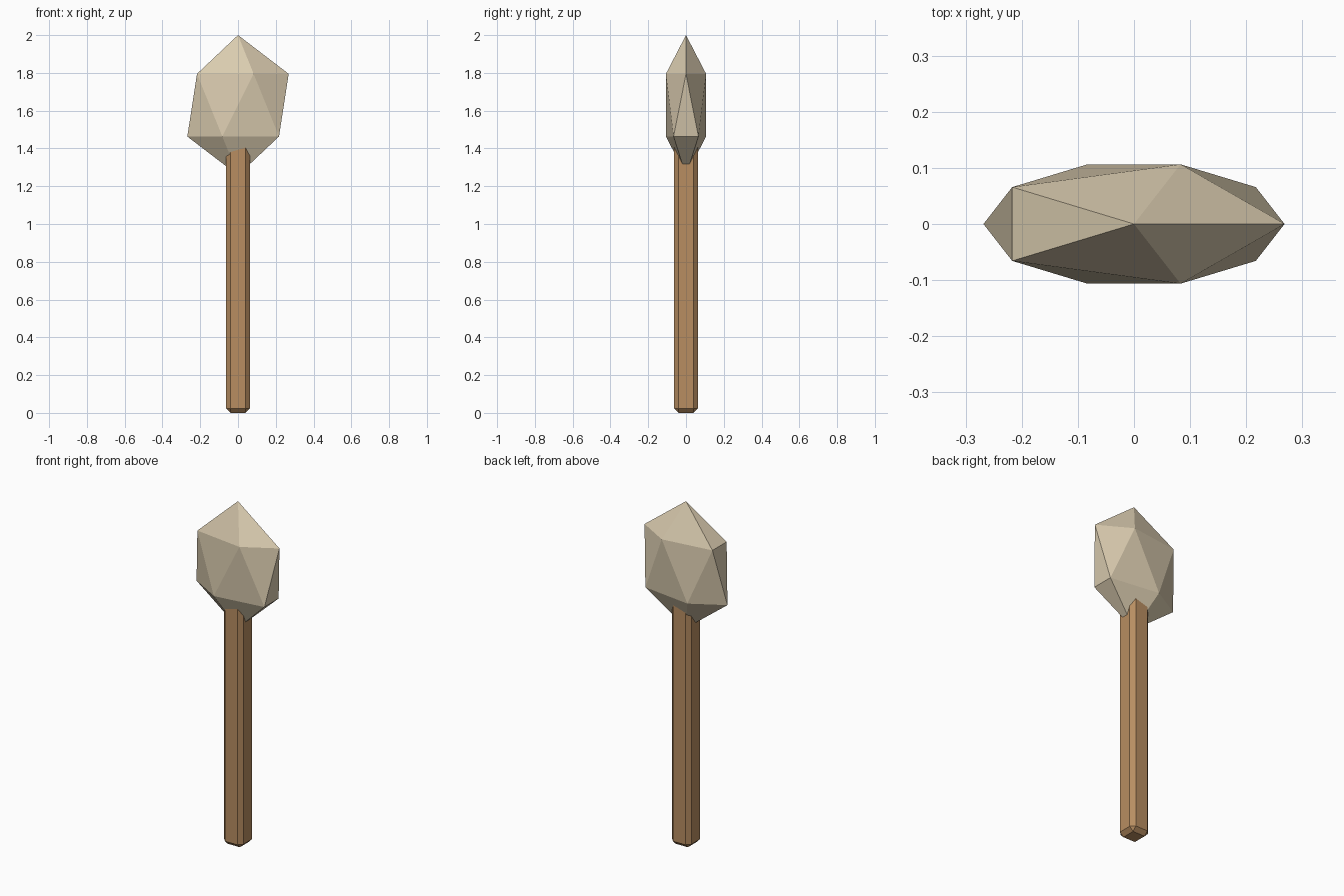
import bpy

# Remove the default cube only
cube = bpy.data.objects.get("Cube")
if cube:
    bpy.data.objects.remove(cube, do_unlink=True)


def flat_material(name, colour):
    mat = bpy.data.materials.new(name)
    mat.use_nodes = True
    mat.diffuse_color = (*colour, 1)
    bsdf = next(n for n in mat.node_tree.nodes if n.type == 'BSDF_PRINCIPLED')
    bsdf.inputs["Base Color"].default_value = (*colour, 1)
    bsdf.inputs["Roughness"].default_value = 0.8
    return mat


def finish(name, scale, material):
    obj = bpy.context.object
    obj.name = obj.data.name = name
    obj.scale = scale
    bpy.ops.object.transform_apply(location=False, rotation=False, scale=True)
    obj.data.materials.append(material)
    return obj


wood = flat_material("brown wood", (0.48, 0.27, 0.12))
bone = flat_material("pale tan", (0.70, 0.60, 0.43))

# Square handle with chamfered edges, its top sunk into the head
HANDLE_TOP = 1.45
bpy.ops.mesh.primitive_cube_add(size=1, location=(0, 0, HANDLE_TOP / 2))
handle = finish("handle", (0.125, 0.125, HANDLE_TOP), wood)
bevel = handle.modifiers.new("chamfer", 'BEVEL')
bevel.width = 0.023
bevel.segments = 1

# Flattened twenty-sided head
bpy.ops.mesh.primitive_ico_sphere_add(subdivisions=1, radius=1, location=(0, 0, 1.629))
head = finish("head", (0.3, 0.125, 0.371), bone)
